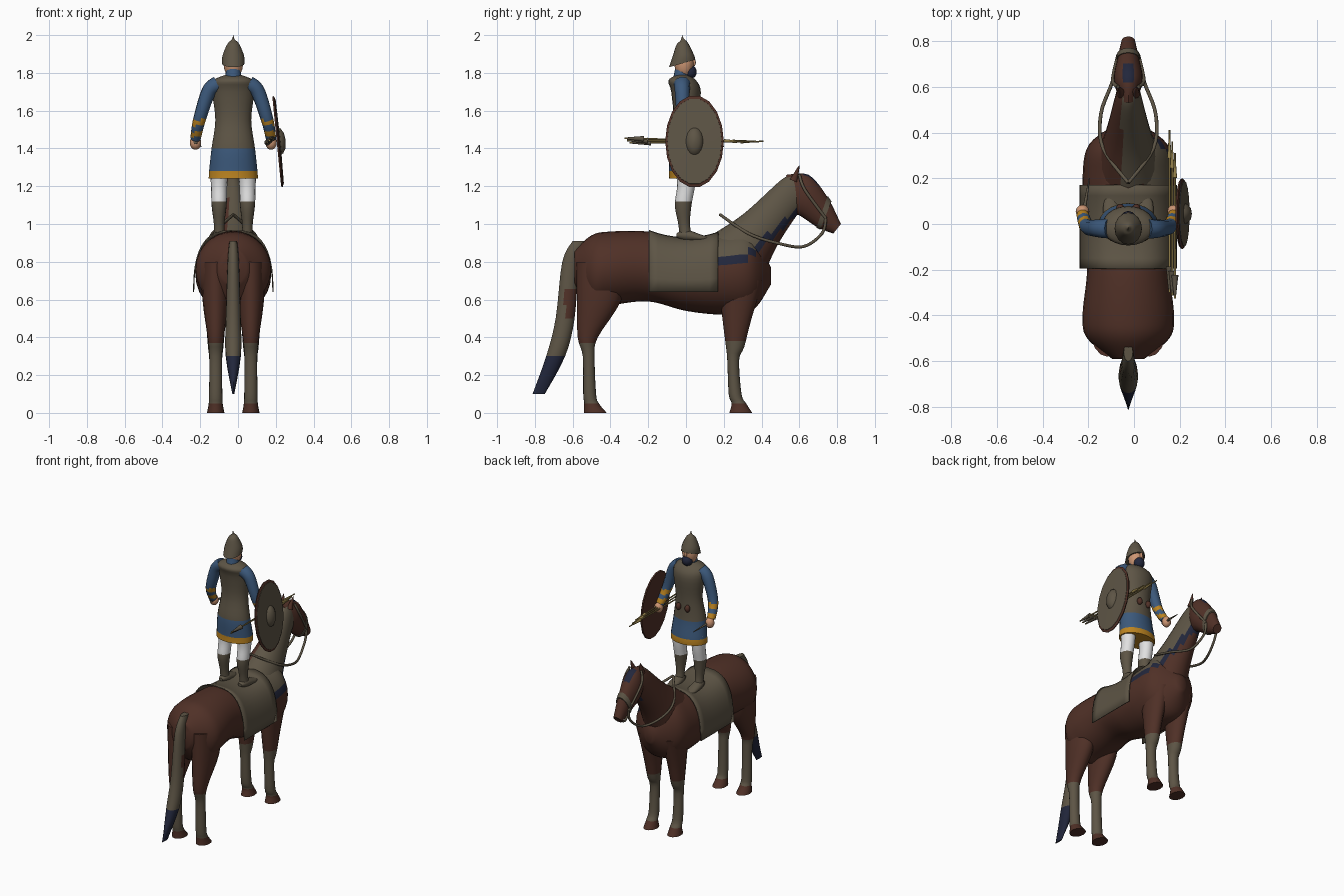
import bpy, bmesh, math
from mathutils import Vector

cube = bpy.data.objects.get("Cube")
if cube:
    bpy.data.objects.remove(cube)

CENTRE = -0.025  # shared centre line of horse and rider
PALETTE = {
    "brown": (0.08, 0.03, 0.02), "taupe": (0.11, 0.09, 0.06), "navy": (0.016, 0.02, 0.045),
    "blue": (0.045, 0.1, 0.2), "gold": (0.5, 0.23, 0.015), "white": (0.75, 0.75, 0.75),
    "skin": (0.6, 0.3, 0.17), "wood": (0.3, 0.22, 0.07),
}
MATERIALS = {}
for key, rgb in PALETTE.items():
    material = bpy.data.materials.new(key)
    material.use_nodes = True
    material.diffuse_color = (*rgb, 1)
    shader = material.node_tree.nodes["Principled BSDF"]
    shader.inputs["Base Color"].default_value = (*rgb, 1)
    MATERIALS[key] = material


def skin(name, rings, colour, closed=True):
    """Bridge rings of points; colour is a name or a rule on the face centre."""
    bm = bmesh.new()
    loops = [[bm.verts.new(point) for point in ring] for ring in rings]
    count = len(loops[0])
    for lower, upper in zip(loops, loops[1:]):
        for i in range(count if closed else count - 1):
            j = (i + 1) % count
            bm.faces.new((lower[i], lower[j], upper[j], upper[i]))
    if closed:
        bm.faces.new(loops[0])
        bm.faces.new(loops[-1])
    bmesh.ops.recalc_face_normals(bm, faces=bm.faces)
    used = []
    for face in bm.faces:
        shade = colour(face.calc_center_median()) if callable(colour) else colour
        if shade not in used:
            used.append(shade)
        face.material_index = used.index(shade)
    mesh = bpy.data.meshes.new(name)
    bm.to_mesh(mesh)
    bm.free()
    for shade in used:
        mesh.materials.append(MATERIALS[shade])
    mesh.shade_smooth()
    mesh.set_sharp_from_angle(angle=math.radians(45))
    obj = bpy.data.objects.new(name, mesh)
    bpy.context.collection.objects.link(obj)
    return obj


def spline(rows, steps):
    """Smooth curve through rows of numbers."""
    result = []
    for i in range(len(rows) - 1):
        span = rows[max(i - 1, 0)], rows[i], rows[i + 1], rows[min(i + 2, len(rows) - 1)]
        for step in range(steps):
            t = step / steps
            row = []
            for before, start, end, after in zip(*span):
                leave, arrive = (end - before) / 2, (after - start) / 2
                bend = 3 * (end - start) - 2 * leave - arrive
                twist = leave + arrive - 2 * (end - start)
                row.append(start + t * (leave + t * (bend + t * twist)))
            result.append(row)
    return result + [rows[-1]]


def circle(count):
    for k in range(count):
        angle = math.tau * k / count
        yield math.cos(angle), math.sin(angle)


def loft(name, rows, colour, x=0, sides=16, steps=4):
    """Oval sections: y, z of one edge, y, z of the opposite edge, half width."""
    rings = []
    for y, z, far_y, far_z, half in spline(rows, steps):
        near, far = Vector((0, y, z)), Vector((0, far_y, far_z))
        rings.append([far.lerp(near, (1 + c) / 2) + Vector((CENTRE + x + half * s, 0, 0))
                      for c, s in circle(sides)])
    return skin(name, rings, colour)


def beam(name, rows, colour, **options):
    """Upright sections along y: y, top, bottom, half width."""
    return loft(name, [(y, top, y, low, half) for y, top, low, half in rows], colour, **options)


def stack(name, rows, colour, ratio=1.0, extra=0.0, **options):
    """Level sections: z, y, half width; the depth follows from the width."""
    sections = []
    for z, y, half in rows:
        depth = ratio * half + extra
        sections.append((y + depth, z, y - depth, z, half))
    return loft(name, sections, colour, **options)


def ball(name, x, y, z, radius, height, colour):
    arc = [math.pi * (k + 0.2) / 8.4 for k in range(9)]
    rows = [(z - height * math.cos(a), y, radius * math.sin(a)) for a in arc]
    return stack(name, rows, colour, x=x, sides=12, steps=1)


def tube(name, points, start, end, colour, mirror=1, steps=5):
    """Round tube tapering from one radius to another."""
    path = [Vector((CENTRE + mirror * x, y, z)) for x, y, z in spline(points, steps)]
    rings = []
    for i, point in enumerate(path):
        along = (path[min(i + 1, len(path) - 1)] - path[max(i - 1, 0)]).normalized()
        across = along.cross(Vector((1, 0.1, 0.2))).normalized()
        radius = start + (end - start) * i / (len(path) - 1)
        rings.append([point + radius * (across * c + along.cross(across) * s) for c, s in circle(10)])
    return skin(name, rings, colour)


def coat(face):
    """Brown, with a mane falling over the +x side and a dark fringe below it."""
    drop = 0.68 * (face.y - 0.2) - 0.74 * (face.z - 0.96)
    if face.y > 0.17 and face.x > CENTRE - 0.03:
        if face.z > 0.84 and drop < 0.17:
            return "taupe"
        if face.z > 0.77 and drop < 0.2:
            return "navy"
    return "brown"


def tail_hair(face):
    if face.z < 0.28:
        return "navy"
    return "brown" if 0.5 < face.z < 0.67 and face.y > -0.64 else "taupe"


def forelock(face):
    return "navy" if face.z > 1.2 and face.y > 0.63 and abs(face.x - CENTRE) < 0.03 else "brown"


def stocking(face):
    return "taupe" if 0.05 < face.z < 0.37 else "brown"


def sleeve(face):
    return "gold" if 1.52 < face.z < 1.55 or 1.46 < face.z < 1.49 else "blue"


def tunic_cloth(face):
    return "gold" if face.z < 1.28 else "blue" if face.z < 1.4 else "taupe"


# Horse trunk, neck, head and tail
beam("horse_body", [
    (-0.59, 0.86, 0.68, 0.07), (-0.5, 0.94, 0.56, 0.18), (-0.4, 0.96, 0.57, 0.2),
    (-0.2, 0.96, 0.59, 0.18), (0, 0.92, 0.54, 0.19), (0.2, 0.95, 0.52, 0.2),
    (0.35, 0.95, 0.54, 0.17), (0.45, 0.77, 0.68, 0.03)], coat, sides=28, steps=6)
loft("horse_neck", [
    (0.1, 0.92, 0.4, 0.7, 0.15), (0.3, 1.05, 0.48, 0.88, 0.1),
    (0.5, 1.23, 0.59, 1.05, 0.06), (0.56, 1.26, 0.62, 1.07, 0.05)], coat, sides=24, steps=8)
loft("horse_head", [
    (0.53, 1.26, 0.58, 1.05, 0.04), (0.65, 1.26, 0.61, 1.04, 0.065),
    (0.75, 1.14, 0.7, 0.98, 0.047), (0.82, 1, 0.78, 0.95, 0.03)], forelock)
loft("noseband", [(0.75, 1.15, 0.69, 0.98, 0.053), (0.77, 1.12, 0.71, 0.97, 0.05)], "taupe", steps=1)
stack("horse_tail", [(0.91, -0.56, 0.02), (0.8, -0.61, 0.03), (0.5, -0.64, 0.04),
                     (0.3, -0.69, 0.04), (0.1, -0.78, 0.005)], tail_hair, ratio=0.5, extra=0.03)

# Legs with pale stockings and brown hooves
LEGS = {
    "hind": [(0.8, -0.45, 0.075), (0.6, -0.46, 0.07), (0.4, -0.52, 0.043), (0.3, -0.515, 0.034),
             (0.1, -0.51, 0.035), (0.05, -0.5, 0.037), (0, -0.48, 0.046)],
    "fore": [(0.7, 0.29, 0.07), (0.5, 0.27, 0.053), (0.35, 0.26, 0.041), (0.28, 0.25, 0.034),
             (0.1, 0.26, 0.035), (0.05, 0.28, 0.037), (0, 0.29, 0.046)],
}
for side, tag in ((1, "left"), (-1, "right")):
    for part, rows in LEGS.items():
        stack(f"{part}_leg_{tag}", rows, stocking, ratio=2.4, extra=-0.05, x=side * 0.093)
    # Ears, reins and bridle
    tube("ear_" + tag, [(0.03, 0.57, 1.23), (0.038, 0.6, 1.31)], 0.022, 0.001, "brown", side)
    tube("rein_" + tag, [(0, 0.18, 1.05), (0.11, 0.33, 0.95), (0.12, 0.48, 0.9), (0.07, 0.62, 0.88),
                         (0.045, 0.72, 0.95), (0.044, 0.74, 1.03)], 0.008, 0.008, "taupe", side)
    tube("cheek_strap_" + tag, [(0.044, 0.74, 1.03), (0.068, 0.63, 1.18), (0.045, 0.6, 1.26)],
         0.008, 0.008, "taupe", side)
    # Rider's legs, shoes, arms and belt pouches
    foot = side * 0.075
    stack("trousers_and_boot_" + tag, [
        (0.93, 0, 0.03), (1, -0.01, 0.028), (1.1, -0.015, 0.04), (1.2, 0, 0.043), (1.3, 0, 0.05)],
        lambda face: "white" if face.z > 1.12 else "taupe", ratio=1.1, x=foot, steps=5)
    beam("shoe_" + tag, [(-0.05, 0.95, 0.93, 0.015), (0, 0.97, 0.91, 0.034),
                         (0.09, 0.94, 0.91, 0.033), (0.13, 0.93, 0.92, 0.01)], "taupe", x=foot)
    tube("arm_" + tag, [(0.08, -0.02, 1.74), (0.13, -0.02, 1.7), (0.18, -0.01, 1.55), (0.2, 0.04, 1.45)],
         0.046, 0.027, sleeve, side, steps=8)
    ball("hand_" + tag, side * 0.2, 0.055, 1.43, 0.03, 0.037, "skin")
    ball("belt_pouch_" + tag, side * 0.035, 0.07, 1.49, 0.018, 0.025, "brown")

# Saddle blanket draped over the back, dipping in the middle
drape = []
for k in range(9):
    y = -0.195 + 0.365 * k / 8
    arch = []
    for i in range(21):
        c, s = math.cos(math.pi * i / 20), abs(math.sin(math.pi * i / 20))
        arch.append((CENTRE + math.copysign(abs(c) ** 0.7, c) * 0.213, y, 0.64 + (0.29 + y * y) * s ** 0.8))
    drape.append(arch)
blanket = skin("saddle_blanket", drape, "taupe", closed=False)
blanket.modifiers.new("thickness", "SOLIDIFY").thickness = 0.006

# Rider's tunic, neck, bearded head and spiked helmet
stack("tunic", [(1.24, 0, 0.13), (1.28, 0, 0.128), (1.4, -0.01, 0.115), (1.55, 0, 0.095),
                (1.7, 0, 0.112), (1.76, -0.02, 0.105), (1.79, -0.02, 0.04)],
      tunic_cloth, ratio=0.7, sides=20)
stack("neck", [(1.76, -0.025, 0.045), (1.83, -0.02, 0.036)], "blue")
ball("head", 0, -0.01, 1.85, 0.052, 0.08, "skin")
ball("beard", 0, 0.02, 1.805, 0.037, 0.038, "navy")
ball("nose", 0, 0.042, 1.855, 0.01, 0.02, "skin")
loft("helmet", [
    (0.05, 1.87, -0.09, 1.83, 0.06), (0.04, 1.9, -0.07, 1.89, 0.056), (0.01, 1.96, -0.05, 1.95, 0.03),
    (-0.01, 1.98, -0.03, 1.97, 0.008), (-0.02, 2, -0.02, 2, 0.001)], "taupe")


def shield_part(name, profile, colour):
    """Oval plate leaning outward at its foot; profile is radius and height."""
    hub, rise, out = Vector((0.213, 0.045, 1.437)), Vector((-0.024, 0, 0.245)), Vector((1, 0, 0.1))
    width = Vector((0, 0.155, 0))
    skin(name, [[hub + out * height + radius * (rise * s + width * c) for c, s in circle(18)]
                for radius, height in profile], colour)


shield_part("shield_board", [(0.02, -0.008), (0.98, -0.008), (1, 0), (0.93, 0.006)], "brown")
shield_part("shield_face", [(0.94, 0), (0.93, 0.008), (0.02, 0.012)], "taupe")
shield_part("shield_boss", [(0.3, 0.008), (0.27, 0.02), (0.17, 0.034), (0.03, 0.039)], "taupe")

# Javelins in the left hand and a dagger in the right
for i in range(3):
    x, z, shift = 0.18 + 0.012 * i, 1.43 + 0.012 * i, -0.05 * i
    tail, tip = Vector((x, -0.3 + shift / 4, z)), Vector((x, 0.41 + shift, 1.437))
    tube("javelin_shaft", [tail, tip], 0.005, 0.004, "wood")
    tube("javelin_point", [tail.lerp(tip, 0.83), tip], 0.01, 0.001, "wood")
    tube("javelin_flight", [tail.lerp(tip, 0.16), tail], 0.016, 0.003, "taupe")
tube("dagger", [(0.2, 0.02, 1.435), (0.17, 0.2, 1.41)], 0.011, 0.002, "taupe", mirror=-1)
